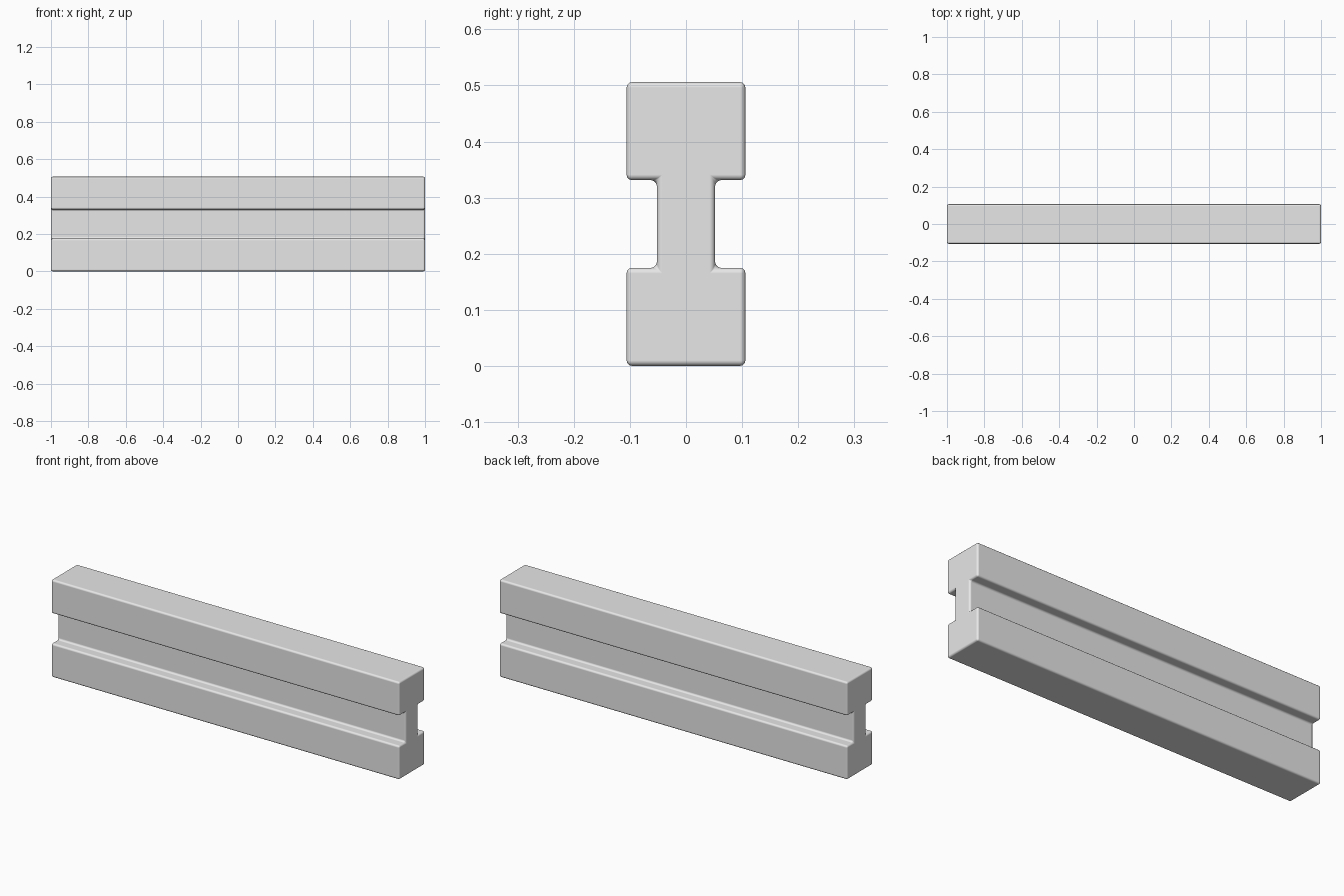
import bpy
import bmesh
import math

cube = bpy.data.objects.get("Cube")
if cube:
    bpy.data.objects.remove(cube, do_unlink=True)

LENGTH, HEIGHT = 2.0, 0.506
FLANGE_HALF, WEB_HALF, FLANGE_H = 0.106, 0.052, 0.175

grey = bpy.data.materials.new("plain_grey")
grey.use_nodes = True
colour = (0.8, 0.8, 0.8, 1)
grey.diffuse_color = colour
grey.node_tree.nodes["Principled BSDF"].inputs["Base Color"].default_value = colour

# I-shaped cross-section: one side going up, mirrored for the other
side = [(FLANGE_HALF, 0), (FLANGE_HALF, FLANGE_H), (WEB_HALF, FLANGE_H),
        (WEB_HALF, HEIGHT - FLANGE_H), (FLANGE_HALF, HEIGHT - FLANGE_H),
        (FLANGE_HALF, HEIGHT)]
profile = side + [(-y, z) for y, z in reversed(side)]

# Extrude the section along the beam
bm = bmesh.new()
end = bm.faces.new([bm.verts.new((-LENGTH / 2, y, z)) for y, z in profile])
extruded = bmesh.ops.extrude_face_region(bm, geom=[end])["geom"]
bmesh.ops.translate(bm, vec=(LENGTH, 0, 0),
                    verts=[g for g in extruded if isinstance(g, bmesh.types.BMVert)])
bmesh.ops.recalc_face_normals(bm, faces=bm.faces)
mesh = bpy.data.meshes.new("i_beam")
bm.to_mesh(mesh)
bm.free()
mesh.materials.append(grey)
beam = bpy.data.objects.new("i_beam", mesh)
bpy.context.collection.objects.link(beam)

# Softly rounded edges
bevel = beam.modifiers.new("rounded_edges", "BEVEL")
bevel.width = 0.01
bevel.segments = 3
bevel.limit_method = "ANGLE"
bevel.angle_limit = math.radians(30)
bevel.harden_normals = True

bpy.context.view_layer.objects.active = beam
beam.select_set(True)
bpy.ops.object.shade_smooth_by_angle(angle=math.radians(40))
